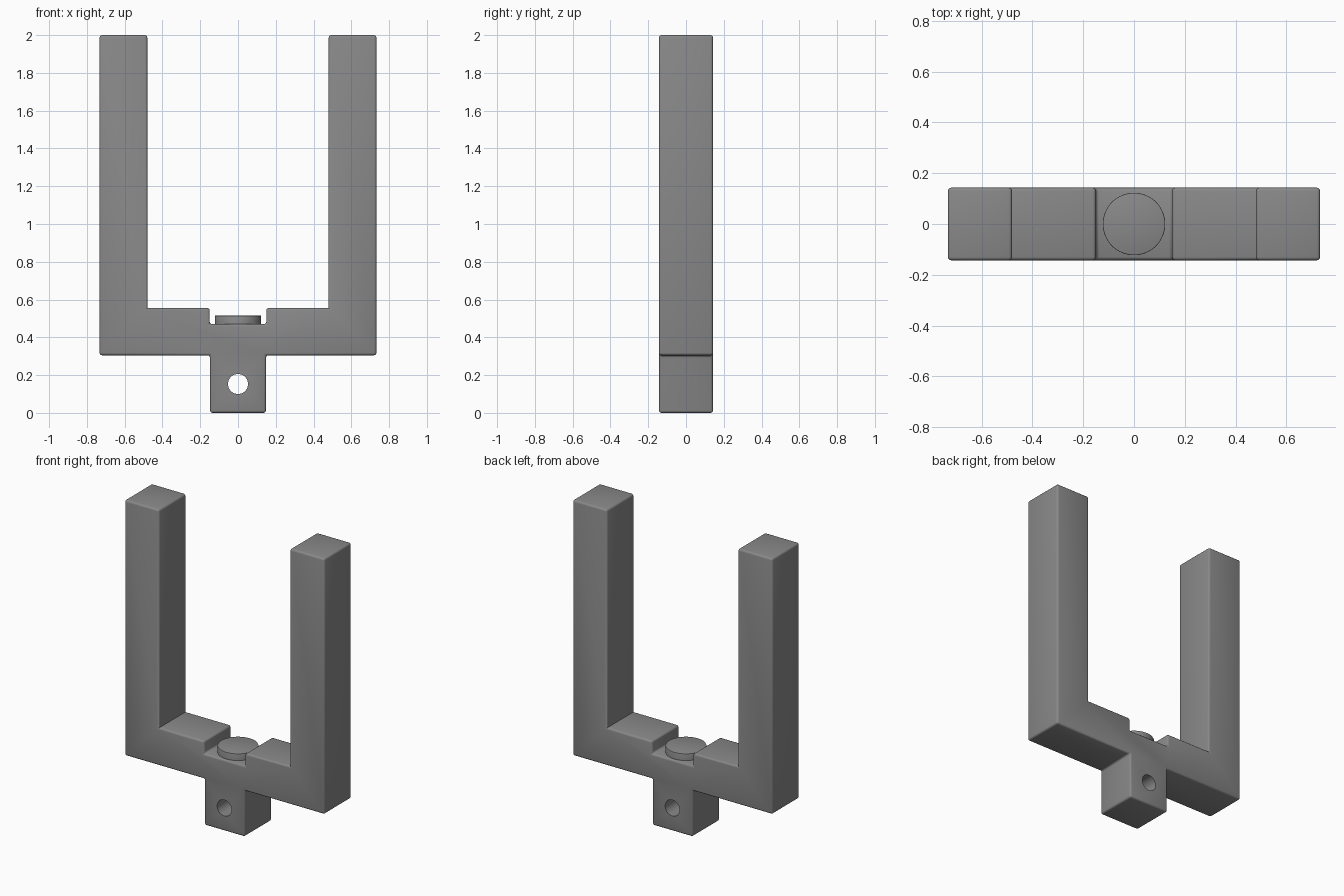
import bpy
import bmesh
import math

cube = bpy.data.objects.get("Cube")
if cube:
    bpy.data.objects.remove(cube, do_unlink=True)

DEPTH = 0.143
INNER_X, BAR_TOP = 0.48, 0.555

steel = bpy.data.materials.new("dark_grey_metal")
steel.use_nodes = True
grey = (0.25, 0.25, 0.25, 1)
steel.diffuse_color = grey
steel.node_tree.nodes["Principled BSDF"].inputs["Base Color"].default_value = grey


def add_object(name, bm):
    mesh = bpy.data.meshes.new(name)
    bmesh.ops.recalc_face_normals(bm, faces=bm.faces)
    bm.to_mesh(mesh)
    bm.free()
    mesh.materials.append(steel)
    obj = bpy.data.objects.new(name, mesh)
    bpy.context.collection.objects.link(obj)
    return obj


def activate(obj):
    bpy.ops.object.select_all(action="DESELECT")
    obj.select_set(True)
    bpy.context.view_layer.objects.active = obj


# Fork body: mirrored outline, extruded front to back
half = [(0.148, 0), (0.148, 0.305), (0.733, 0.305), (0.733, 2), (INNER_X, 2),
        (INNER_X, BAR_TOP), (0.15, BAR_TOP), (0.15, 0.47)]
outline = half + [(-x, z) for x, z in reversed(half)]
bm = bmesh.new()
face = bm.faces.new([bm.verts.new((x, -DEPTH, z)) for x, z in outline])
sweep = bmesh.ops.extrude_face_region(bm, geom=[face], use_keep_orig=True)
for v in sweep["geom"]:
    if isinstance(v, bmesh.types.BMVert):
        v.co.y = DEPTH
bmesh.ops.recalc_face_normals(bm, faces=bm.faces)


# Round every edge except the sharp corners where the arms meet the bar
def is_arm_corner(edge):
    return all(abs(abs(v.co.x) - INNER_X) < 0.001 and abs(v.co.z - BAR_TOP) < 0.001
               for v in edge.verts)


rounded = [e for e in bm.edges if not is_arm_corner(e)]
bmesh.ops.bevel(bm, geom=rounded, offset=0.013, offset_type="OFFSET",
                segments=3, profile=0.5, affect="EDGES", clamp_overlap=True)
body = add_object("fork_body", bm)

# Pin hole through the tang
bpy.ops.mesh.primitive_cylinder_add(vertices=48, radius=0.053, depth=1,
                                    location=(0, 0, 0.153),
                                    rotation=(math.pi / 2, 0, 0))
cutter = bpy.context.object
cutter.name = "pin_hole_cutter"
cutter.hide_render = True
cutter.data.materials.append(steel)
activate(body)
cut = body.modifiers.new("pin_hole", "BOOLEAN")
cut.operation = "DIFFERENCE"
cut.solver = "EXACT"
cut.object = cutter
bpy.ops.object.modifier_apply(modifier=cut.name)
bpy.data.objects.remove(cutter, do_unlink=True)

# Round button in the notch
bm = bmesh.new()
bmesh.ops.create_cone(bm, cap_ends=True, segments=64, radius1=0.123, radius2=0.123,
                      depth=0.055)
bmesh.ops.translate(bm, verts=bm.verts, vec=(0, 0, 0.4875))
rim = [e for e in bm.edges if all(v.co.z > 0.5 for v in e.verts)]
bmesh.ops.bevel(bm, geom=rim, offset=0.003, segments=2, profile=0.5, affect="EDGES")
button = add_object("notch_button", bm)

for obj in (body, button):
    activate(obj)
    bpy.ops.object.shade_smooth_by_angle(angle=math.radians(35))
